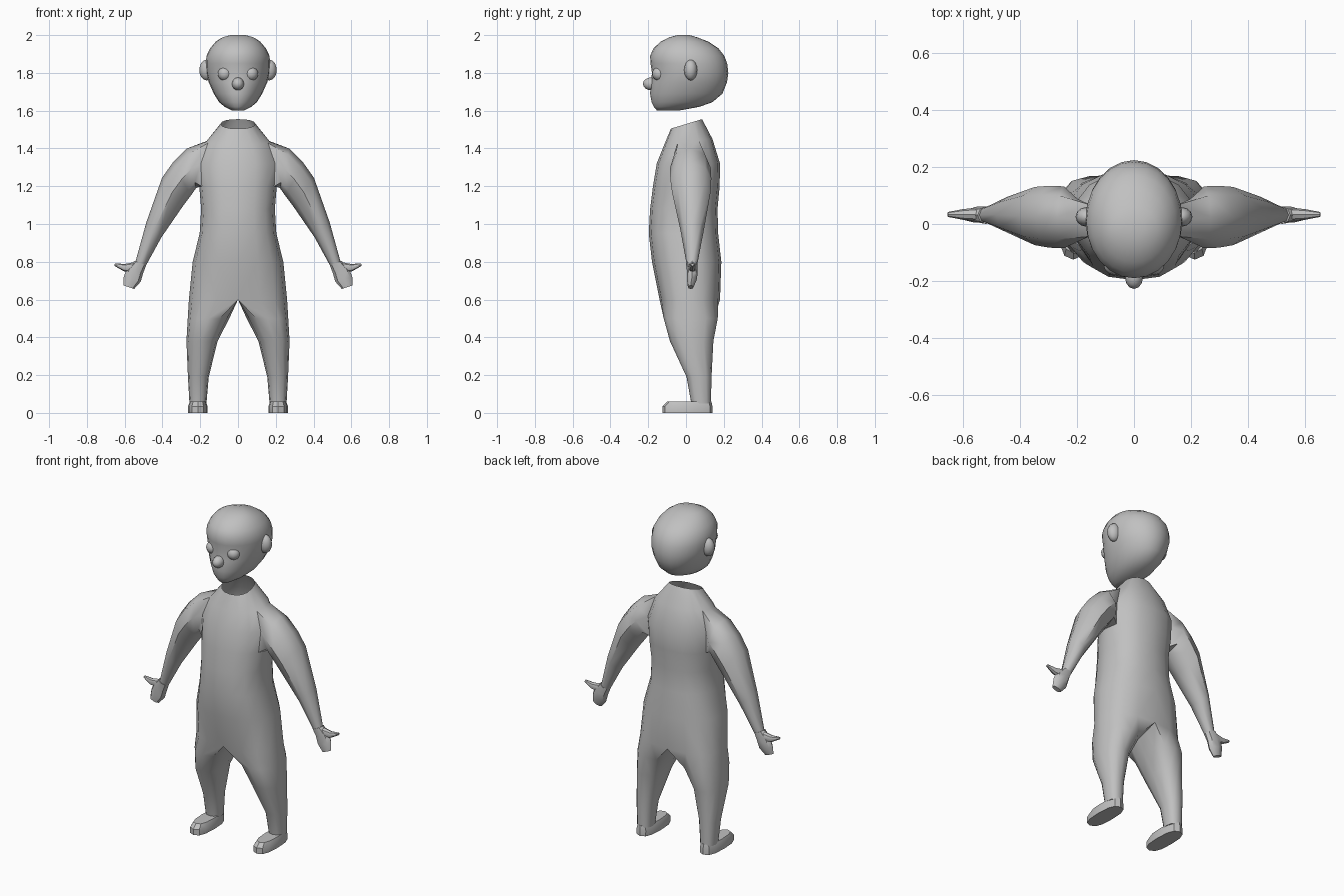
import bpy, bmesh, math
from mathutils import Vector

if "Cube" in bpy.data.objects:
    bpy.data.objects.remove(bpy.data.objects["Cube"])

grey = bpy.data.materials.new("plain grey")
grey.diffuse_color = (0.53, 0.53, 0.53, 1)
grey.use_nodes = True
grey.node_tree.nodes["Principled BSDF"].inputs["Base Color"].default_value = grey.diffuse_color


def spow(v, e):
    return math.copysign(abs(v) ** e, v)


def finish(name, bm, mirror=True, angle=50):
    """Mirror across x, weld, fix normals and make the object."""
    if mirror:
        dup = bmesh.ops.duplicate(bm, geom=bm.verts[:] + bm.edges[:] + bm.faces[:])
        for v in dup["geom"]:
            if isinstance(v, bmesh.types.BMVert):
                v.co.x *= -1
        bmesh.ops.remove_doubles(bm, verts=bm.verts[:], dist=0.0005)
    bmesh.ops.recalc_face_normals(bm, faces=bm.faces[:])
    me = bpy.data.meshes.new(name)
    bm.to_mesh(me)
    bm.free()
    me.materials.append(grey)
    ob = bpy.data.objects.new(name, me)
    bpy.context.collection.objects.link(ob)
    bpy.ops.object.select_all(action='DESELECT')
    ob.select_set(True)
    bpy.context.view_layer.objects.active = ob
    bpy.ops.object.shade_smooth_by_angle(angle=math.radians(angle))
    return ob


def verts(bm, pts):
    return [bm.verts.new(p) for p in pts]


def bridge(bm, a, b, closed=True):
    n = len(a)
    for i in range(n if closed else n - 1):
        j = (i + 1) % n
        bm.faces.new((a[i], a[j], b[j], b[i]))


def loft(bm, rings, first=None, cap_start=True, cap_end=True):
    prev = first
    for pts in rings:
        cur = verts(bm, pts)
        if prev:
            bridge(bm, prev, cur)
        elif cap_start:
            bm.faces.new(cur)
        prev = cur
    if cap_end:
        bm.faces.new(prev)


def flat_ring(z, x0, x1, y0, y1, n=12, start=-120, e=0.85):
    """Horizontal rounded ring."""
    cx, cy, rx, ry = (x0 + x1) / 2, (y0 + y1) / 2, (x1 - x0) / 2, (y1 - y0) / 2
    out = []
    for k in range(n):
        a = math.radians(start + 360 * k / n)
        out.append((cx + rx * spow(math.cos(a), e), cy + ry * spow(math.sin(a), e), z))
    return out


def limb_ring(ux, uz, lx, lz, y0, y1):
    """Eight-sided ring between an upper and a lower outline point."""
    c = Vector(((ux + lx) / 2, (y0 + y1) / 2, (uz + lz) / 2))
    u = Vector(((ux - lx) / 2, 0, (uz - lz) / 2))
    v = Vector((0, (y1 - y0) / 2, 0))
    out = []
    for k in range(8):
        a = math.radians(-135 + 45 * k)
        out.append(c + v * math.cos(a) + u * math.sin(a))
    return out


# ---- body: half torso, with arm and leg grown from its openings
bm = bmesh.new()
rows = []
for zf, zb, w, yf, yb in [
        (0.60, 0.60, 0.260, -0.140, 0.180), (0.80, 0.80, 0.240, -0.180, 0.187),
        (0.95, 0.95, 0.203, -0.197, 0.170), (1.08, 1.08, 0.195, -0.190, 0.167),
        (1.20, 1.20, 0.205, -0.175, 0.178), (1.32, 1.32, 0.210, -0.155, 0.180),
        (1.42, 1.45, 0.170, -0.115, 0.140), (1.505, 1.555, 0.090, -0.080, 0.085)]:
    pts = []
    for i in range(9):
        a = math.radians(-90 + 22.5 * i)
        s = spow(math.sin(a), 0.85)
        x = 0 if i in (0, 8) else w * math.cos(a) ** 0.85
        pts.append((x, (yf + yb) / 2 + s * (yb - yf) / 2, zf + (zb - zf) * (s + 1) / 2))
    rows.append(verts(bm, pts))
for r in range(7):
    for i in range(8):
        if not (r in (4, 5) and i in (3, 4)):      # leave the arm opening
            bm.faces.new((rows[r][i], rows[r][i + 1], rows[r + 1][i + 1], rows[r + 1][i]))
# arm
hole = [rows[4][3], rows[4][4], rows[4][5], rows[5][5],
        rows[6][5], rows[6][4], rows[6][3], rows[5][3]]
loft(bm, [limb_ring(*s) for s in [
    (0.270, 1.400, 0.222, 1.190, -0.085, 0.132),
    (0.345, 1.325, 0.250, 1.150, -0.083, 0.134),
    (0.402, 1.245, 0.295, 1.090, -0.074, 0.130),
    (0.485, 1.010, 0.405, 0.930, -0.030, 0.095),
    (0.543, 0.800, 0.490, 0.775, 0.003, 0.060)]], first=hole)
bm.verts.remove(rows[5][4])                         # unused point in the opening
# leg
crotch = verts(bm, [(0, y, 0.6) for y in (0.10, 0.02, -0.06)])
loft(bm, [flat_ring(*s) for s in [
    (0.50, 0.046, 0.266, -0.118, 0.168), (0.38, 0.108, 0.273, -0.085, 0.145),
    (0.19, 0.155, 0.265, 0.003, 0.135), (0.05, 0.167, 0.257, 0.028, 0.132)]],
    first=rows[0] + crotch)
finish("body", bm)

# ---- hands: mitten palm plus outward thumb
bm = bmesh.new()
loft(bm, [limb_ring(*s) for s in [
    (0.548, 0.805, 0.487, 0.780, 0.000, 0.062),
    (0.590, 0.760, 0.502, 0.740, 0.005, 0.062),
    (0.605, 0.720, 0.515, 0.695, 0.005, 0.058),
    (0.607, 0.675, 0.550, 0.656, 0.010, 0.040)]])
finish("hands", bm, angle=40)
bm = bmesh.new()
loft(bm, [limb_ring(*s) for s in [
    (0.540, 0.800, 0.545, 0.740, 0.010, 0.058),
    (0.600, 0.788, 0.605, 0.750, 0.015, 0.052),
    (0.652, 0.792, 0.654, 0.778, 0.025, 0.042)]])
finish("thumbs", bm, angle=40)

# ---- shoes
bm = bmesh.new()
loft(bm, [flat_ring(z, 0.213 - w, 0.213 + w, y0, y1, e=0.75) for z, w, y0, y1 in [
    (0.0, 0.051, -0.125, 0.14), (0.035, 0.052, -0.125, 0.14), (0.06, 0.042, -0.10, 0.135)]])
finish("shoes", bm, angle=35)

# ---- head: stacked rings, floating above the collar
bm = bmesh.new()
loft(bm, [flat_ring(z, -w, w, y0, y1, n=24, start=-90, e=1.0) for z, w, y0, y1 in [
    (1.602, 0.035, -0.155, -0.03), (1.620, 0.070, -0.170, 0.07), (1.645, 0.100, -0.182, 0.14),
    (1.690, 0.128, -0.190, 0.193), (1.750, 0.155, -0.186, 0.217), (1.800, 0.167, -0.180, 0.224),
    (1.850, 0.170, -0.188, 0.218), (1.890, 0.167, -0.190, 0.203), (1.930, 0.148, -0.172, 0.172),
    (1.965, 0.118, -0.135, 0.120), (1.988, 0.083, -0.090, 0.060), (2.000, 0.040, -0.045, 0.020)]])
finish("head", bm, mirror=False, angle=60)


# ---- face features: squashed balls set into the head
def ball(name, loc, size, mirror):
    b = bmesh.new()
    bmesh.ops.create_uvsphere(b, u_segments=12, v_segments=8, radius=1)
    bmesh.ops.scale(b, vec=size, verts=b.verts[:])
    bmesh.ops.translate(b, vec=loc, verts=b.verts[:])
    finish(name, b, mirror)


ball("eyes", (0.07, -0.142, 1.795), (0.037, 0.037, 0.037), True)
ball("ears", (0.165, 0.025, 1.815), (0.040, 0.035, 0.055), True)
ball("nose", (0, -0.185, 1.742), (0.032, 0.043, 0.034), False)
